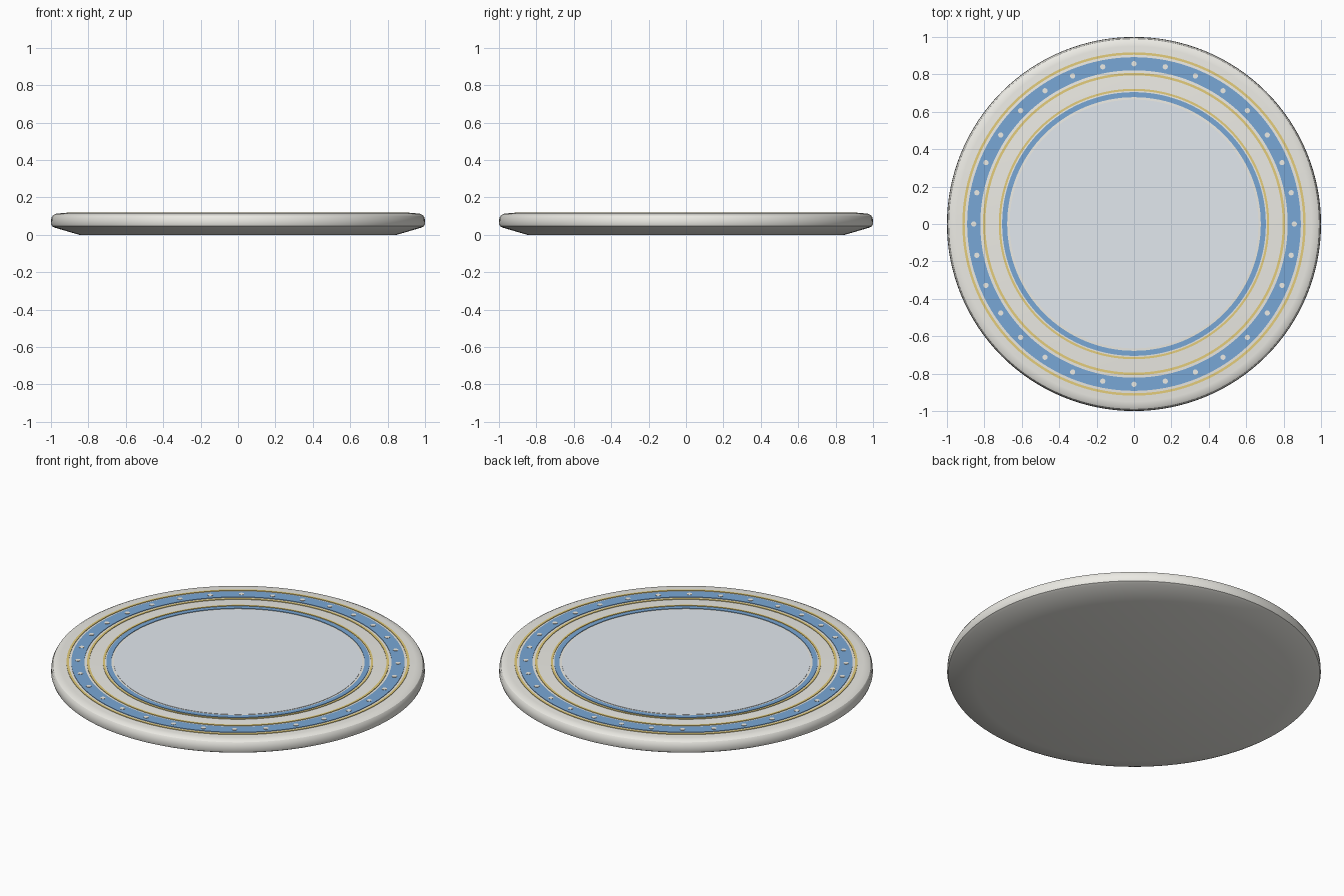
import bpy, bmesh, math

if "Cube" in bpy.data.objects:
    bpy.data.objects.remove(bpy.data.objects["Cube"])

SEGS = 128
TOP = 0.115


def material(name, color):
    m = bpy.data.materials.new(name)
    m.diffuse_color = color
    return m


def finish(name, bm, mat=None):
    bmesh.ops.recalc_face_normals(bm, faces=bm.faces)
    me = bpy.data.meshes.new(name)
    bm.to_mesh(me)
    bm.free()
    ob = bpy.data.objects.new(name, me)
    bpy.context.collection.objects.link(ob)
    if mat:
        me.materials.append(mat)
    bpy.context.view_layer.objects.active = ob
    ob.select_set(True)
    bpy.ops.object.shade_smooth_by_angle(angle=math.radians(30))
    ob.select_set(False)
    return ob


def lathe(name, profile, mat=None, closed=False):
    bm = bmesh.new()
    vs = [bm.verts.new((r, 0, z)) for r, z in profile]
    pairs = list(zip(vs, vs[1:])) + ([(vs[-1], vs[0])] if closed else [])
    edges = [bm.edges.new(p) for p in pairs]
    bmesh.ops.spin(bm, geom=vs + edges, axis=(0, 0, 1), cent=(0, 0, 0),
                   angle=math.tau, steps=SEGS, use_merge=True)
    bmesh.ops.remove_doubles(bm, verts=bm.verts, dist=1e-5)
    return finish(name, bm, mat)


def band(name, r0, r1, mat, height=0.003):
    lo, hi = TOP - 0.002, TOP + height
    return lathe(name, [(r0, lo), (r1, lo), (r1, hi), (r0, hi)], mat, True)


cream = material("cream", (0.84, 0.83, 0.78, 1))
blue = material("blue", (0.04, 0.13, 0.37, 1))
blue.diffuse_color = (0.19, 0.39, 0.67, 1)
gold = material("gold", (0.78, 0.61, 0.20, 1))
pale = material("pale_blue", (0.76, 0.81, 0.86, 1))

# Plate body: flat base, flared underside, rounded rim
lathe("plate_body", [(0, 0), (0.85, 0), (0.98, 0.038), (0.995, 0.046), (1.0, 0.06),
                     (0.998, 0.09), (0.99, 0.104), (0.975, 0.112), (0.95, TOP), (0, TOP)], cream)

# Pale centre disc
lathe("centre_disc", [(0, TOP - 0.002), (0.665, TOP - 0.002), (0.665, TOP + 0.002), (0, TOP + 0.002)], pale)

# Painted rings
band("outer_gold_line", 0.905, 0.918, gold)
band("wide_blue_band", 0.822, 0.892, blue)
band("middle_gold_line", 0.795, 0.808, gold)
band("inner_gold_line", 0.712, 0.723, gold)
band("inner_blue_line", 0.678, 0.705, blue)

# Dots around the blue band
bm = bmesh.new()
for i in range(32):
    a = math.tau * i / 32
    geo = bmesh.ops.create_cone(bm, cap_ends=True, segments=16, radius1=0.014,
                                radius2=0.014, depth=0.006)
    bmesh.ops.translate(bm, verts=geo["verts"],
                        vec=(0.857 * math.cos(a), 0.857 * math.sin(a), TOP + 0.002))
finish("band_dots", bm, cream)

for m in bpy.data.materials:
    if m.users and not m.is_grease_pencil:
        m.use_nodes = True
        m.node_tree.nodes["Principled BSDF"].inputs["Base Color"].default_value = m.diffuse_color
